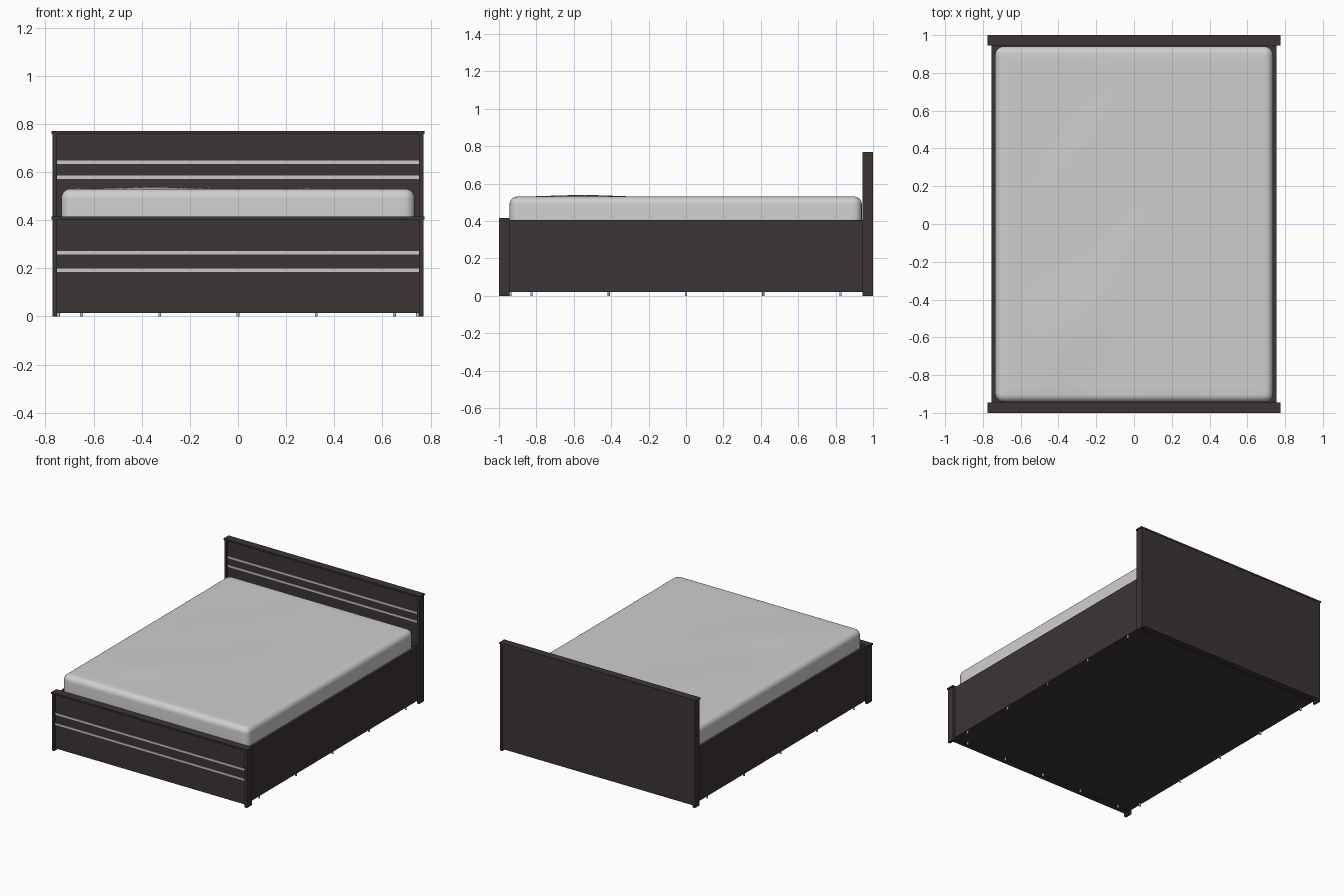
import bpy, bmesh, math
from mathutils import Vector

old = bpy.data.objects.get("Cube")
if old:
    bpy.data.objects.remove(old, do_unlink=True)


def material(name, color):
    m = bpy.data.materials.new(name)
    m.use_nodes = True
    m.diffuse_color = (*color, 1)
    m.node_tree.nodes["Principled BSDF"].inputs["Base Color"].default_value = (*color, 1)
    return m


WOOD = material("dark brown wood", (0.046, 0.035, 0.035))
METAL = material("light grey metal", (0.58, 0.58, 0.56))
FABRIC = material("pale grey fabric", (0.62, 0.62, 0.62))


def finish(name, bm, mat):
    bmesh.ops.recalc_face_normals(bm, faces=bm.faces)
    mesh = bpy.data.meshes.new(name)
    bm.to_mesh(mesh)
    bm.free()
    mesh.materials.append(mat)
    obj = bpy.data.objects.new(name, mesh)
    bpy.context.collection.objects.link(obj)
    return obj


def cuboid(lo, hi):
    bm = bmesh.new()
    bmesh.ops.create_cube(bm, size=1)
    for v in bm.verts:
        v.co = Vector([(c + 0.5) * (b - a) + a for c, a, b in zip(v.co, lo, hi)])
    return bm


def box(name, lo, hi, mat=WOOD):
    return finish(name, cuboid(lo, hi), mat)


# Head and foot ends: posts, recessed panel, cap and two inlaid strips
def bed_end(name, y0, height, strips, back_inset):
    y1 = y0 + 0.055
    for side, s in (("left", 1), ("right", -1)):
        xs = sorted((s * 0.752, s * 0.77))
        box(f"{name}_{side}_post", (xs[0], y0, 0), (xs[1], y1, height - 0.012))
    box(f"{name}_panel", (-0.752, y0 + 0.012, 0.015), (0.752, y1 - back_inset, height - 0.012))
    box(f"{name}_cap", (-0.775, y0 - 0.001, height - 0.012), (0.775, y1, height))
    for i, z in enumerate(strips):
        box(f"{name}_strip_{i + 1}", (-0.752, y0 + 0.008, z - 0.007),
            (0.752, y0 + 0.014, z + 0.007), METAL)


bed_end("footboard", -0.999, 0.415, (0.192, 0.264), 0.004)
bed_end("headboard", 0.945, 0.77, (0.578, 0.64), 0.002)

# Storage base: side rails around a closed deck
for side, s in (("left", 1), ("right", -1)):
    xs = sorted((s * 0.738, s * 0.755))
    box(f"{side}_rail", (xs[0], -0.945, 0.02), (xs[1], 0.945, 0.405))
box("base_deck", (-0.738, -0.945, 0.02), (0.738, 0.945, 0.4))


# Small floor glides along both rails and the footboard
def glide(name, x, y):
    bm = bmesh.new()
    bmesh.ops.create_cone(bm, cap_ends=True, segments=12, radius1=0.006, radius2=0.006, depth=0.02)
    bmesh.ops.translate(bm, verts=bm.verts, vec=(x, y, 0.01))
    finish(name, bm, METAL)


for i in range(-2, 3):
    for side, s in (("left", 1), ("right", -1)):
        glide(f"{side}_glide_{i + 3}", s * 0.746, i * 0.413)
    glide(f"front_glide_{i + 3}", i * 0.325, -0.938)


# Mattress: rounded block with soft creases on top
bm = cuboid((-0.735, -0.943, 0.39), (0.735, 0.94, 0.53))
upright = [e for e in bm.edges if abs(e.verts[0].co.z - e.verts[1].co.z) > 0.1]
bmesh.ops.bevel(bm, geom=upright, offset=0.045, segments=5, profile=0.5, affect='EDGES')
rim = [e for e in bm.edges if all(v.co.z > 0.52 for v in e.verts)]
bmesh.ops.bevel(bm, geom=rim, offset=0.04, segments=6, profile=0.5, affect='EDGES')
for axis, half, count in ((0, 0.66, 24), (1, 0.86, 32)):
    for i in range(count + 1):
        co, no = Vector(), Vector()
        co[axis] = -half + 2 * half * i / count
        no[axis] = 1
        bmesh.ops.bisect_plane(bm, geom=bm.verts[:] + bm.edges[:] + bm.faces[:],
                               plane_co=co, plane_no=no)
for v in bm.verts:
    x, y, z = v.co
    if z > 0.5:
        fade = max(0, 1 - (x / 0.74) ** 4) * max(0, 1 - (y / 0.95) ** 4)
        bulge = 0.01 * math.exp(-((x + 0.4) / 0.2) ** 2 - ((y + 0.55) / 0.25) ** 2)
        crease = 0.002 * math.sin(9 * x - 7 * y) * math.exp(-((x + 0.3) / 0.5) ** 2)
        v.co.z += fade * (bulge + crease)
mattress = finish("mattress", bm, FABRIC)
bpy.ops.object.select_all(action='DESELECT')
mattress.select_set(True)
bpy.context.view_layer.objects.active = mattress
bpy.ops.object.shade_smooth_by_angle(angle=math.radians(40))
